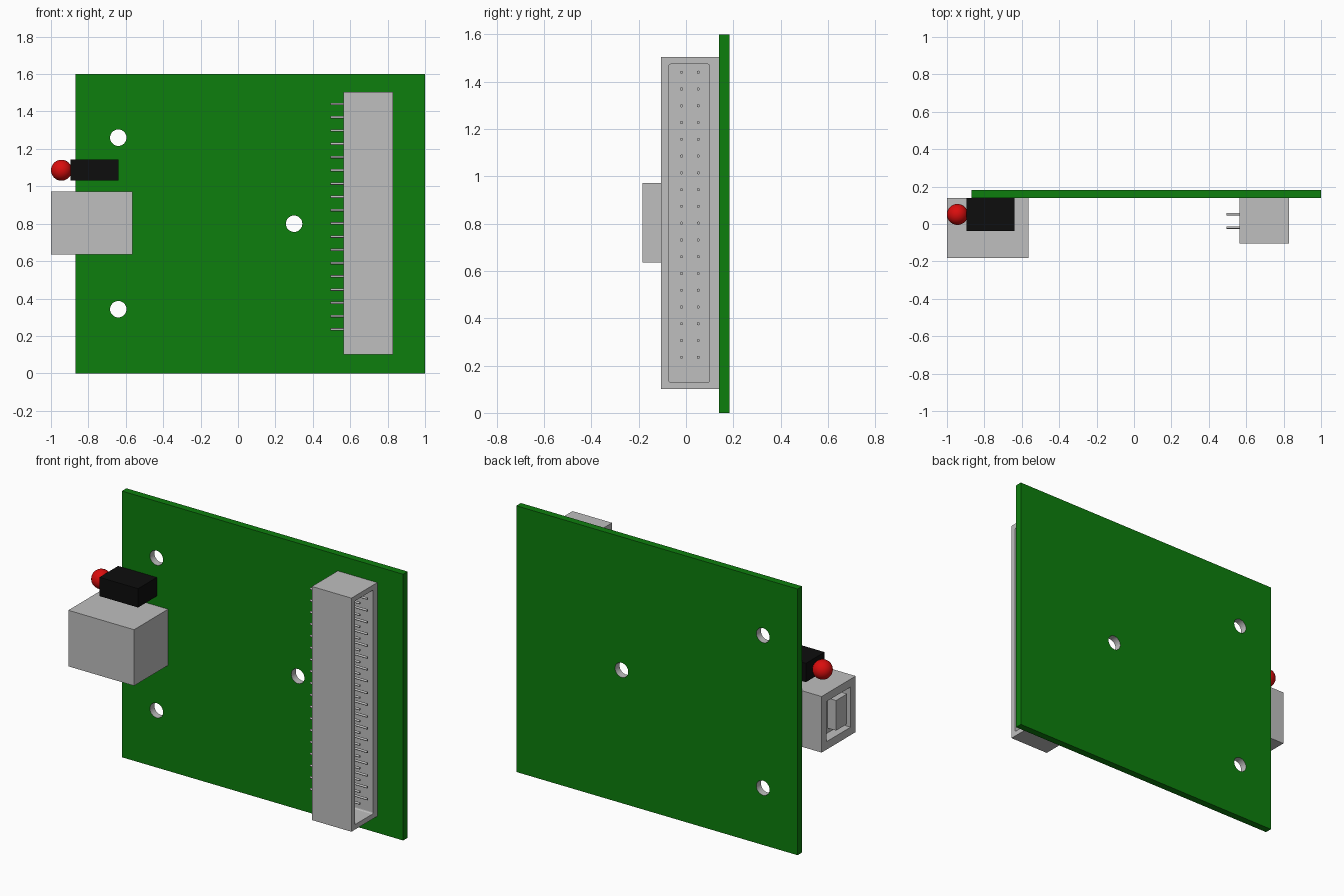
import bpy, bmesh, math
from mathutils import Matrix, Vector

cube = bpy.data.objects.get("Cube")
if cube:
    bpy.data.objects.remove(cube, do_unlink=True)


def material(name, rgb):
    m = bpy.data.materials.new(name)
    m.use_nodes = True
    m.diffuse_color = (*rgb, 1)
    m.node_tree.nodes["Principled BSDF"].inputs["Base Color"].default_value = (*rgb, 1)
    return m


GREEN = material("board green", (0.004, 0.21, 0.004))
GREY = material("light grey", (0.52, 0.52, 0.52))
BLACK = material("black", (0.004, 0.004, 0.004))
RED = material("red", (0.7, 0.004, 0.004))


def add_object(name, bm, mat):
    mesh = bpy.data.meshes.new(name)
    bm.to_mesh(mesh)
    bm.free()
    mesh.materials.append(mat)
    obj = bpy.data.objects.new(name, mesh)
    bpy.context.collection.objects.link(obj)
    return obj


def box(name, x, y, z, mat):
    """Box from (min, max) ranges on each axis."""
    lo, hi = Vector((x[0], y[0], z[0])), Vector((x[1], y[1], z[1]))
    bm = bmesh.new()
    bmesh.ops.create_cube(bm, size=1, matrix=Matrix.Translation((lo + hi) / 2)
                          @ Matrix.Diagonal((*(hi - lo), 1)))
    return add_object(name, bm, mat)


def cylinders(name, segments, radius, length, axis, centres, mat):
    """Several equal cylinders along x or y in one mesh."""
    rot = Matrix.Rotation(math.pi / 2, 4, "Y" if axis == "X" else "X")
    bm = bmesh.new()
    for c in centres:
        bmesh.ops.create_cone(bm, cap_ends=True, segments=segments, radius1=radius,
                              radius2=radius, depth=length,
                              matrix=Matrix.Translation(c) @ rot)
    return add_object(name, bm, mat)


def smooth(obj, degrees=35):
    bpy.ops.object.select_all(action="DESELECT")
    obj.select_set(True)
    bpy.context.view_layer.objects.active = obj
    bpy.ops.object.shade_smooth_by_angle(angle=math.radians(degrees))


def cut(target, cutter):
    """Subtract the cutter, then discard it."""
    mod = target.modifiers.new("cut", "BOOLEAN")
    mod.operation, mod.solver, mod.object = "DIFFERENCE", "EXACT", cutter
    bpy.context.view_layer.objects.active = target
    bpy.ops.object.modifier_apply(modifier=mod.name)
    bpy.data.objects.remove(cutter, do_unlink=True)


# Circuit board with three mounting holes
board = box("circuit_board", (-0.87, 1.0), (0.14, 0.183), (0, 1.6), GREEN)
holes = [(-0.64, 1.26), (-0.64, 0.343), (0.3, 0.80)]
cut(board, cylinders("hole_cutter", 32, 0.044, 0.2, "Y",
                     [Vector((x, 0.16, z)) for x, z in holes], GREY))
# Hole walls are bare grey
board.data.materials.clear()
board.data.materials.append(GREEN)
board.data.materials.append(GREY)
for f in board.data.polygons:
    near = any(math.hypot(f.center.x - x, f.center.z - z) < 0.06 for x, z in holes)
    f.material_index = 1 if near and abs(f.normal.y) < 0.5 else 0
smooth(board)

# Square socket opening to the side, with a tongue inside
socket = box("square_socket", (-1.0, -0.563), (-0.183, 0.14), (0.635, 0.972), GREY)
cut(socket, box("socket_cutter", (-1.1, -0.94), (-0.135, 0.092), (0.683, 0.924), GREY))
box("socket_tongue", (-0.998, -0.935), (-0.105, 0.0), (0.713, 0.894), GREY)

# Tall pin header shell with a rounded cavity
header = box("header_shell", (0.565, 0.828), (-0.105, 0.14), (0.1, 1.504), GREY)
cavity = box("cavity_cutter", (0.63, 0.9), (-0.073, 0.1), (0.13, 1.474), GREY)
bm = bmesh.new()
bm.from_mesh(cavity.data)
along_x = [e for e in bm.edges if abs(e.verts[0].co.x - e.verts[1].co.x) > 0.1]
bmesh.ops.bevel(bm, geom=along_x, offset=0.008, segments=3, profile=0.5, affect="EDGES")
bm.to_mesh(cavity.data)
bm.free()
cut(header, cavity)

# Two rows of eighteen pins passing through the shell
PITCH = (1.44 - 0.235) / 17
pins = cylinders("header_pins", 12, 0.0065, 0.33, "X",
                 [Vector((0.66, y, 0.235 + i * PITCH))
                  for y in (-0.019, 0.052) for i in range(18)], GREY)
smooth(pins)

# Lamp: black holder and red bulb
box("lamp_holder", (-0.895, -0.638), (-0.038, 0.14), (1.03, 1.143), BLACK)
bm = bmesh.new()
bmesh.ops.create_uvsphere(bm, u_segments=32, v_segments=16, radius=0.056,
                          matrix=Matrix.Translation((-0.944, 0.051, 1.086)))
smooth(add_object("lamp_bulb", bm, RED), 60)
